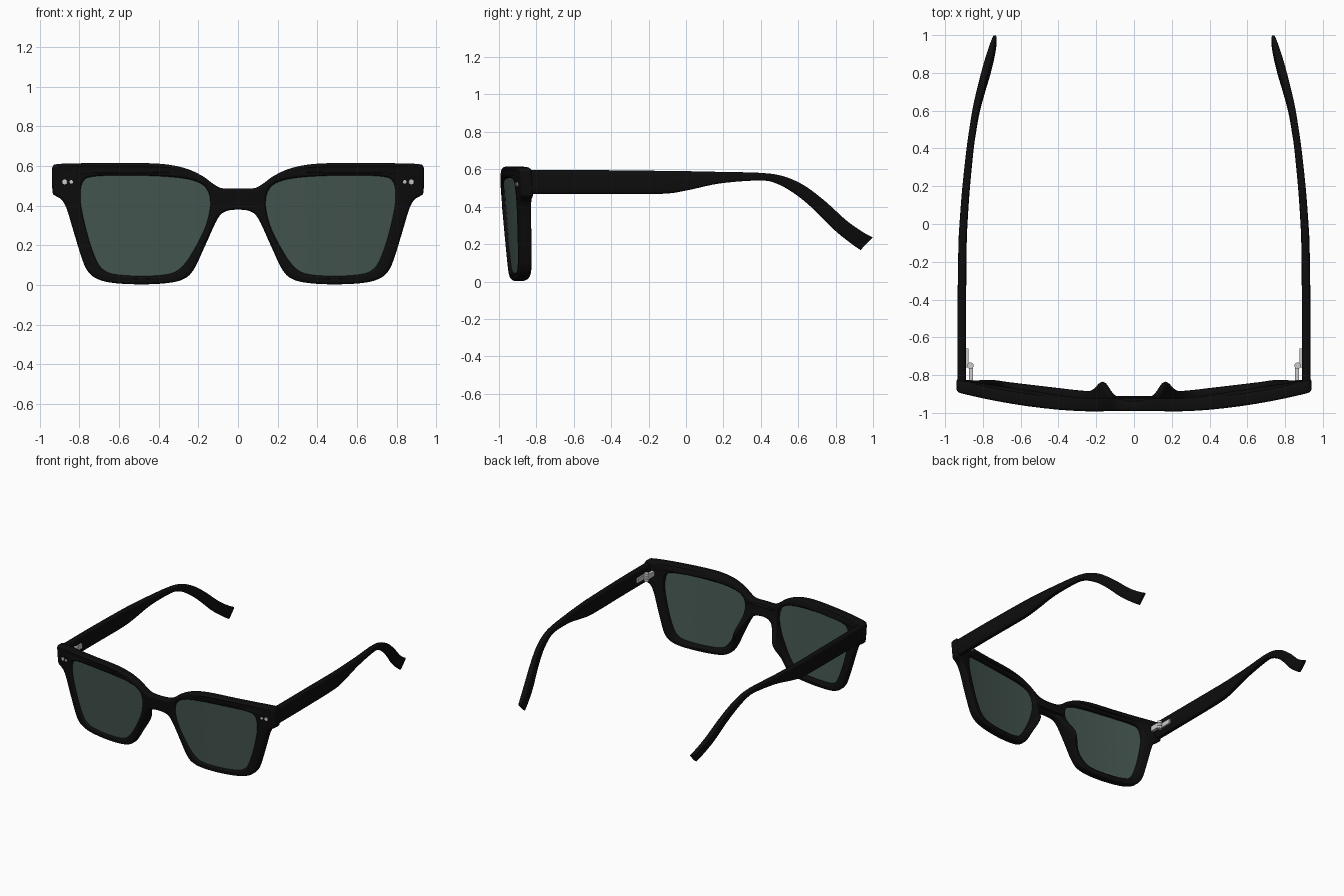
import bpy, bmesh, math
from mathutils import Vector, Matrix

if "Cube" in bpy.data.objects:
    bpy.data.objects.remove(bpy.data.objects["Cube"])

T = 0.066   # frame thickness


def material(name, rgb):
    m = bpy.data.materials.new(name)
    m.diffuse_color = (*rgb, 1)
    m.use_nodes = True
    m.node_tree.nodes["Principled BSDF"].inputs["Base Color"].default_value = m.diffuse_color
    return m


BLACK = material("black_acetate", (0.004, 0.004, 0.004))
GREEN = material("green_lens", (0.06, 0.095, 0.082))
STEEL = material("steel", (0.55, 0.55, 0.55))


def smooth_points(pts, steps, closed=True):
    """Catmull-Rom through points of any dimension."""
    n, out = len(pts), []
    for i in range(n if closed else n - 1):
        ids = (i - 1, i, i + 1, i + 2)
        a, b, c, d = [pts[k % n] if closed else pts[min(max(k, 0), n - 1)] for k in ids]
        for s in range(steps):
            t = s / steps
            out.append(tuple(0.5 * (2*q + (r - p)*t + (2*p - 5*q + 4*r - u)*t*t
                             + (3*q - p - 3*r + u)*t**3) for p, q, r, u in zip(a, b, c, d)))
    if not closed:
        out.append(tuple(pts[-1]))
    return out


def front_y(x, z):
    """Wrapped and tilted front surface."""
    return -1.0 + 0.11 * (abs(x) / 0.94) ** 2.2 + 0.08 * (0.6 - z)


def finish(bm, name, mat, mirror=True, angle=40):
    bmesh.ops.recalc_face_normals(bm, faces=bm.faces)
    me = bpy.data.meshes.new(name)
    bm.to_mesh(me)
    bm.free()
    me.materials.clear()
    me.materials.append(mat)
    ob = bpy.data.objects.new(name, me)
    bpy.context.collection.objects.link(ob)
    bpy.ops.object.select_all(action='DESELECT')
    ob.select_set(True)
    bpy.context.view_layer.objects.active = ob
    bpy.ops.object.shade_smooth_by_angle(angle=math.radians(angle))
    if mirror:
        mod = ob.modifiers.new("Mirror", 'MIRROR')
        mod.use_mirror_merge = False
    return ob


# Half outline of the frame front (x, z), top centre to bottom centre
half = [(0, .487), (.08, .488), (.125, .51), (.18, .55), (.27, .59), (.40, .612), (.6, .615),
        (.80, .614), (.91, .610), (.935, .598), (.94, .565), (.936, .47), (.925, .452), (.89, .43),
        (.863, .38), (.83, .27), (.785, .125), (.755, .065), (.71, .03), (.63, .010), (.5, .003),
        (.37, .008), (.28, .027), (.225, .075), (.165, .2), (.105, .33), (.065, .37), (0, .38)]
outer = half + [(-x, z) for x, z in half[-2:0:-1]]
# Lens opening
hole = [(.14, .40), (.15, .47), (.19, .513), (.27, .537), (.4, .549), (.58, .553), (.73, .547),
        (.782, .522), (.796, .45), (.785, .36), (.75, .22), (.71, .115), (.67, .07), (.61, .052),
        (.5, .045), (.38, .05), (.31, .07), (.255, .125), (.2, .22), (.16, .31)]
hole_r = smooth_points(hole, 5)
hole_l = [(-x, z) for x, z in reversed(hole_r)]

# Frame front: filled rounded curve, then bent into shape
cu = bpy.data.curves.new("frame_profile", 'CURVE')
cu.dimensions, cu.fill_mode = '2D', 'BOTH'
BEV = 0.014
cu.extrude, cu.bevel_depth, cu.bevel_resolution, cu.offset = T / 2 - BEV, BEV, 2, -BEV
for loop in (smooth_points(outer, 5), hole_r, hole_l):
    sp = cu.splines.new('POLY')
    sp.points.add(len(loop) - 1)
    for p, (x, z) in zip(sp.points, loop):
        p.co = (x, z, 0, 1)
    sp.use_cyclic_u = True
tmp = bpy.data.objects.new("frame_profile", cu)
bpy.context.collection.objects.link(tmp)
me = bpy.data.meshes.new_from_object(tmp.evaluated_get(bpy.context.evaluated_depsgraph_get()))
bpy.data.objects.remove(tmp)
bm = bmesh.new()
bm.from_mesh(me)
bpy.data.meshes.remove(me)
bmesh.ops.remove_doubles(bm, verts=bm.verts, dist=1e-4)
for v in bm.verts:
    x, z, d = v.co
    back = (d + T / 2) / T
    # nose pads swell from the back, the bridge is slimmer
    pad = 0.068 * math.exp(-((abs(x) - .16) / .065) ** 2 - ((z - .24) / .11) ** 2)
    slim = 0.015 * math.exp(-(x / .07) ** 2)
    v.co = (x, front_y(x, z) + d + T / 2 + back * (pad - slim), z)
finish(bm, "frame_front", BLACK, mirror=False)

# Lenses: concentric rings following the wrap
bm = bmesh.new()
cx, cz = 0.47, 0.31
for depth in (0.016, 0.032):
    rings = []
    for s in (1.012, .85, .68, .5, .32, .15):
        pts = [(cx + (x - cx) * s, cz + (z - cz) * s) for x, z in hole_r]
        rings.append([bm.verts.new((x, front_y(x, z) + depth, z)) for x, z in pts])
    n = len(hole_r)
    for a, b in zip(rings, rings[1:]):
        for i in range(n):
            bm.faces.new((a[i], a[(i + 1) % n], b[(i + 1) % n], b[i]))
    bm.faces.new(rings[-1])
    if depth < 0.02:
        rim = rings[0]
for i in range(n):
    bm.faces.new((rim[i], rim[(i + 1) % n], rings[0][(i + 1) % n], rings[0][i]))
finish(bm, "lenses", GREEN)

# Temples: (top y, top z, bottom y, bottom z, centre x, half width)
rows = [(-.835, .597, -.835, .467, .912, .023), (-.5, .596, -.5, .467, .912, .023),
        (-.12, .592, -.14, .468, .908, .022), (.02, .59, .0, .486, .902, .021),
        (.2, .586, .18, .524, .889, .02), (.4, .581, .39, .540, .868, .019),
        (.52, .563, .48, .525, .853, .018), (.63, .515, .58, .470, .835, .018),
        (.74, .433, .68, .388, .809, .019), (.86, .325, .79, .278, .777, .02),
        (.95, .262, .88, .205, .752, .016), (.998, .236, .933, .168, .738, .010)]
bm = bmesh.new()
SIDES, prev = 20, None
for ty, tz, by, bz, x, w in smooth_points(rows, 5, closed=False):
    mid, up = Vector((x, (ty + by) / 2, (tz + bz) / 2)), Vector((0, (ty - by) / 2, (tz - bz) / 2))
    ring = []
    for k in range(SIDES):
        a = 2 * math.pi * (k + .5) / SIDES
        c, s = math.cos(a), math.sin(a)
        c, s = math.copysign(abs(c) ** .45, c), math.copysign(abs(s) ** .45, s)
        ring.append(bm.verts.new(mid + up * s + Vector((w * c, 0, 0))))
    if prev:
        for k in range(SIDES):
            j = (k + 1) % SIDES
            bm.faces.new((prev[k], prev[j], ring[j], ring[k]))
    else:
        bm.faces.new(ring)
    prev = ring
bm.faces.new(prev)
finish(bm, "temples", BLACK)


def cylinder(bm, centre, r, h, rot=Matrix()):
    bmesh.ops.create_cone(bm, cap_ends=True, segments=20, radius1=r, radius2=r, depth=h,
                          matrix=Matrix.Translation(centre) @ rot)


def box(bm, centre, size):
    bmesh.ops.create_cube(bm, size=1, matrix=Matrix.Translation(centre) @ Matrix.Diagonal((*size, 1)))


# Hinges: knuckles, frame leaf and temple leaf
bm = bmesh.new()
for z in (.507, .528, .549):
    cylinder(bm, (.866, -.75, z), .017, .019)
box(bm, (.863, -.79, .528), (.022, .075, .04))
box(bm, (.884, -.71, .528), (.014, .10, .036))
finish(bm, "hinges", STEEL)

# Front rivets
bm = bmesh.new()
turn = Matrix.Rotation(math.radians(13), 4, 'Z') @ Matrix.Rotation(math.pi / 2, 4, 'X')
for x, r in ((.873, .013), (.84, .009)):
    cylinder(bm, (x, front_y(x, .52) + .003, .52), r, .014, turn)
finish(bm, "rivets", STEEL)
